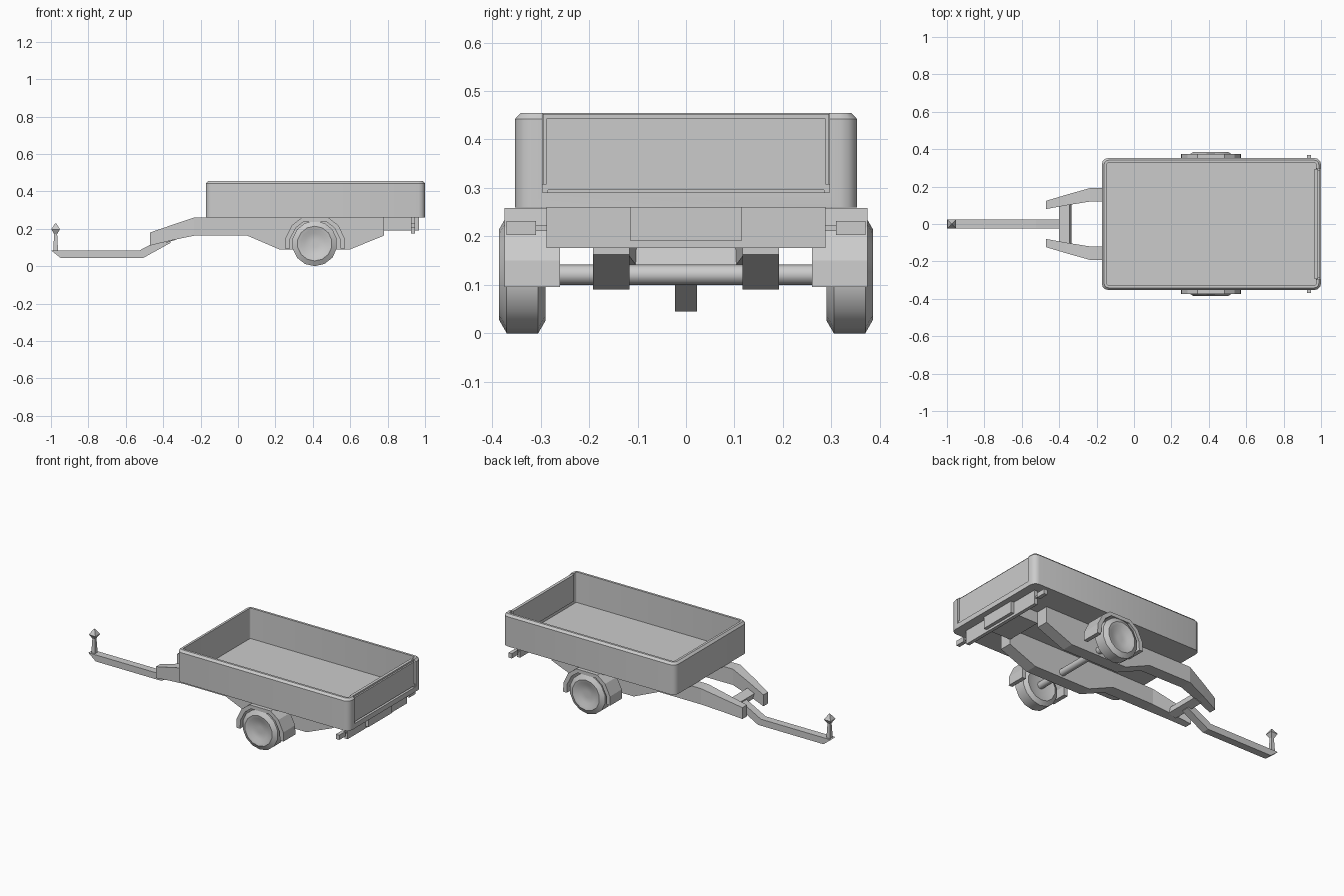
import bpy, bmesh, math

if "Cube" in bpy.data.objects:
    bpy.data.objects.remove(bpy.data.objects["Cube"])


def loft(name, rings, mirror=False, smooth=None, caps=True):
    """Skin a list of equal-sized point rings and optionally mirror across y."""
    bm = bmesh.new()
    vs = [[bm.verts.new(p) for p in r] for r in rings]
    n = len(rings[0])
    for a, b in zip(vs, vs[1:]):
        for i in range(n):
            j = (i + 1) % n
            bm.faces.new((a[i], a[j], b[j], b[i]))
    if caps:
        bm.faces.new(vs[0][::-1])
        bm.faces.new(vs[-1])
    bmesh.ops.recalc_face_normals(bm, faces=bm.faces)
    me = bpy.data.meshes.new(name)
    bm.to_mesh(me)
    bm.free()
    ob = bpy.data.objects.new(name, me)
    bpy.context.collection.objects.link(ob)
    if mirror:
        ob.modifiers.new("mirror", 'MIRROR').use_axis = (False, True, False)
    if smooth:
        bpy.ops.object.select_all(action='DESELECT')
        ob.select_set(True)
        bpy.context.view_layer.objects.active = ob
        bpy.ops.object.shade_smooth_by_angle(angle=math.radians(smooth))
    return ob


def rect(x, z0, z1, y0, y1):
    return [(x, y0, z0), (x, y1, z0), (x, y1, z1), (x, y0, z1)]


def box(name, x0, x1, y0, y1, z0, z1, mirror=False):
    return loft(name, [rect(x0, z0, z1, y0, y1), rect(x1, z0, z1, y0, y1)], mirror)


def strip(name, pairs, y0, y1, mirror=False):
    """Bar of constant width following (upper x,z, lower x,z) pairs."""
    return loft(name, [[(a, y0, b), (a, y1, b), (c, y1, d), (c, y0, d)]
                       for a, b, c, d in pairs], mirror)


def rounded(inset, z, r=0.035, seg=3):
    """Rounded rectangle outline of the cargo tub."""
    x0, x1, y1 = -0.172 + inset, 1.0 - inset, 0.353 - inset
    r = max(r - inset, 0.006)
    pts = []
    for k, (cx, cy) in enumerate([(x1 - r, y1 - r), (x0 + r, y1 - r),
                                  (x0 + r, r - y1), (x1 - r, r - y1)]):
        for i in range(seg + 1):
            a = math.pi / 2 * (k + i / seg)
            pts.append((cx + r * math.cos(a), cy + r * math.sin(a), z))
    return pts


# Cargo tub: outer walls, chamfered rim, inner walls and floor
tub = loft("cargo_tub", [rounded(0, 0.26), rounded(0, 0.442), rounded(0.012, 0.455),
                         rounded(0.026, 0.455), rounded(0.026, 0.268)], smooth=35)

# Opening in the rear wall for the tailgate
cutter = box("tailgate_cutter", 0.94, 1.1, -0.296, 0.296, 0.29, 0.6)
cutter.hide_render = True
cutter.hide_viewport = True
cut = tub.modifiers.new("opening", 'BOOLEAN')
cut.object = cutter
cut.operation = 'DIFFERENCE'
cut.solver = 'EXACT'

# Tailgate with its raised outer panel and hinge knuckles
box("tailgate", 0.966, 0.984, -0.295, 0.295, 0.29, 0.453)
box("tailgate_panel", 0.984, 0.993, -0.288, 0.288, 0.296, 0.443)
box("tailgate_hinge", 0.975, 0.994, 0.285, 0.296, 0.29, 0.308, True)

# Chassis rails: tapered and bent inward at the front
stations = [(-0.47, 0.11, 0.18, 0.08, 0.124), (-0.36, 0.137, 0.218, 0.1, 0.157),
            (-0.235, 0.163, 0.26, 0.12, 0.192), (0.05, 0.163, 0.26, 0.117, 0.192),
            (0.22, 0.09, 0.26, 0.117, 0.192), (0.60, 0.09, 0.26, 0.117, 0.192),
            (0.78, 0.163, 0.26, 0.117, 0.192)]
loft("chassis_rail", [rect(*s) for s in stations], True)

# Front cross member between the rails
strip("cross_member", [(-0.40, 0.165, -0.385, 0.125), (-0.345, 0.18, -0.335, 0.14)],
      -0.108, 0.108)

# Drawbar with kinked rear end
strip("drawbar", [(-1.0, 0.085, -0.95, 0.045), (-0.525, 0.085, -0.505, 0.045),
                  (-0.385, 0.16, -0.36, 0.125)], -0.023, 0.023)


def square(r, z):
    return [(-0.975 + r * s, r * t, z) for s, t in [(-1, -1), (1, -1), (1, 1), (-1, 1)]]


# Coupling: tapered post and faceted ball
loft("coupling_post", [square(0.013, 0.08), square(0.008, 0.175)])
loft("coupling_ball", [square(0.003, 0.163), square(0.023, 0.197), square(0.003, 0.229)])

# Wheels: low-poly turned profile of (radius, y)
SIDES = 14
tyre = [(0.06, 0.30), (0.095, 0.29), (0.121, 0.305), (0.121, 0.370), (0.093, 0.386),
        (0.075, 0.382), (0.055, 0.372), (0.02, 0.370)]
loft("wheel", [[(0.41 + r * math.sin(2 * math.pi * i / SIDES), y,
                 0.121 - r * math.cos(2 * math.pi * i / SIDES)) for i in range(SIDES)]
               for r, y in tyre], True, smooth=40)

# Axle
loft("axle", [[(0.41 + 0.021 * math.cos(i * math.pi / 4), y,
                0.121 + 0.021 * math.sin(i * math.pi / 4)) for i in range(8)]
              for y in (-0.31, 0.31)], smooth=50)

# Mudguards arching over the wheels
arch = [(-0.16, 0.095, -0.135, 0.095), (-0.158, 0.15, -0.133, 0.147),
        (-0.125, 0.218, -0.103, 0.205), (-0.072, 0.259, -0.062, 0.237)]
arch += [(-a, b, -c, d) for a, b, c, d in arch[::-1]]
strip("mudguard", [(a + 0.412, b, c + 0.412, d) for a, b, c, d in arch], 0.26, 0.375, True)

# Rear light bar, number plate holder and side lamps
box("light_bar", 0.925, 0.946, -0.288, 0.288, 0.176, 0.26)
box("plate_holder", 0.78, 0.967, -0.115, 0.115, 0.19, 0.26)
box("lamp_arm", 0.931, 0.94, 0.28, 0.315, 0.211, 0.223, True)
box("lamp", 0.924, 0.947, 0.31, 0.37, 0.203, 0.232, True)
